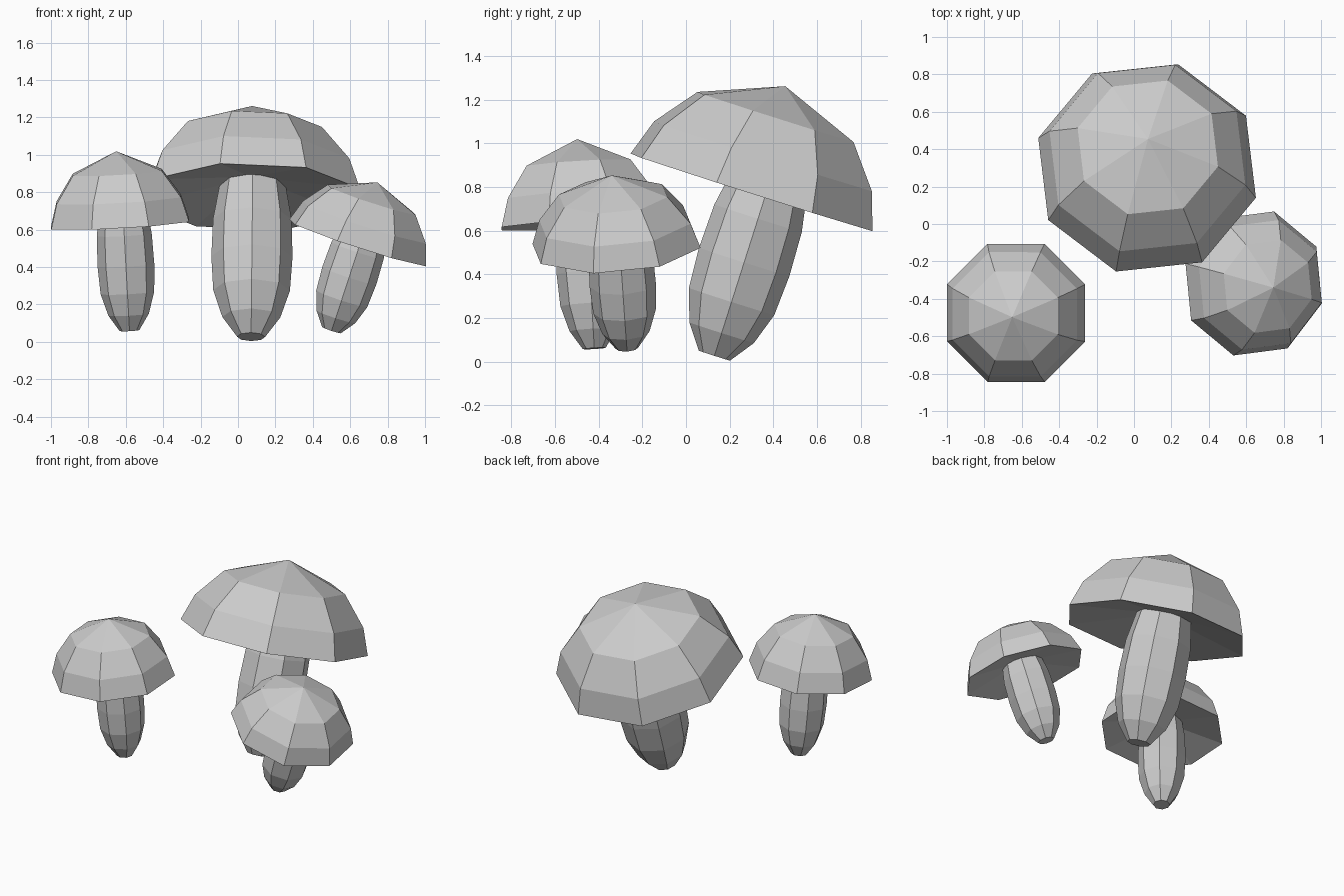
import bpy, bmesh, math
from mathutils import Vector, Matrix

cube = bpy.data.objects.get("Cube")
if cube:
    bpy.data.objects.remove(cube, do_unlink=True)

SIDES = 8

grey = bpy.data.materials.new("pale_grey")
grey.use_nodes = True
grey.diffuse_color = (0.6, 0.6, 0.6, 1)
grey.node_tree.nodes["Principled BSDF"].inputs["Base Color"].default_value = (0.6, 0.6, 0.6, 1)


def lathe(name, profile, origin, axis, turn):
    """Revolve (radius, height) points around an axis; radius 0 makes a pole."""
    bm = bmesh.new()
    rings = []
    for r, h in profile:
        if r == 0:
            rings.append([bm.verts.new((0, 0, h))] * SIDES)
            continue
        angles = [turn + math.tau * i / SIDES for i in range(SIDES)]
        rings.append([bm.verts.new((r * math.cos(a), r * math.sin(a), h)) for a in angles])
    for low, high in zip(rings, rings[1:]):
        for i in range(SIDES):
            j = (i + 1) % SIDES
            corners = dict.fromkeys((low[i], low[j], high[j], high[i]))
            bm.faces.new(list(corners))
    # Close any open end with a flat face
    for ring in (rings[0], rings[-1]):
        if len(set(ring)) > 1:
            bm.faces.new(ring)
    bmesh.ops.recalc_face_normals(bm, faces=bm.faces)
    mesh = bpy.data.meshes.new(name)
    bm.to_mesh(mesh)
    bm.free()
    mesh.materials.append(grey)
    obj = bpy.data.objects.new(name, mesh)
    lean = Vector((0, 0, 1)).rotation_difference(Vector(axis).normalized())
    obj.matrix_world = Matrix.Translation(origin) @ lean.to_matrix().to_4x4()
    bpy.context.collection.objects.link(obj)
    return obj


# Unit cap: shallow hollow underside, rim, two rings, apex
CAP = [(0, 0.22), (1, 0), (0.9, 0.34), (0.645, 0.71), (0, 1)]
# Barrel-shaped stem, its top hidden in the cap
STEM = [(0.075, 0), (0.155, 0.11), (0.205, 0.26), (0.217, 0.45),
        (0.21, 0.66), (0.175, 0.86), (0.1, 0.95)]


def mushroom(name, axis, rim, radius, height, turn, foot, thick, tall):
    cap = [(r * radius, h * height) for r, h in CAP]
    stem = [(r * thick, h * tall) for r, h in STEM]
    lathe(name + "_cap", cap, rim, axis, math.radians(turn))
    lathe(name + "_stem", stem, foot, axis, 0)


mushroom("large", (0.01, 0.303, 0.953), (0.07, 0.30, 0.775), 0.605, 0.51, 29,
         (0.07, 0.13, 0.027), 1.0, 1.0)
mushroom("left", (0.31, -0.065, 0.95), (0.64, -0.318, 0.53), 0.40, 0.34, 29,
         (0.50, -0.27, 0.062), 0.7, 0.68)
mushroom("right", (-0.055, -0.06, 1), (-0.63, -0.475, 0.63), 0.40, 0.39, 22.5,
         (-0.58, -0.42, 0.06), 0.7, 0.78)
